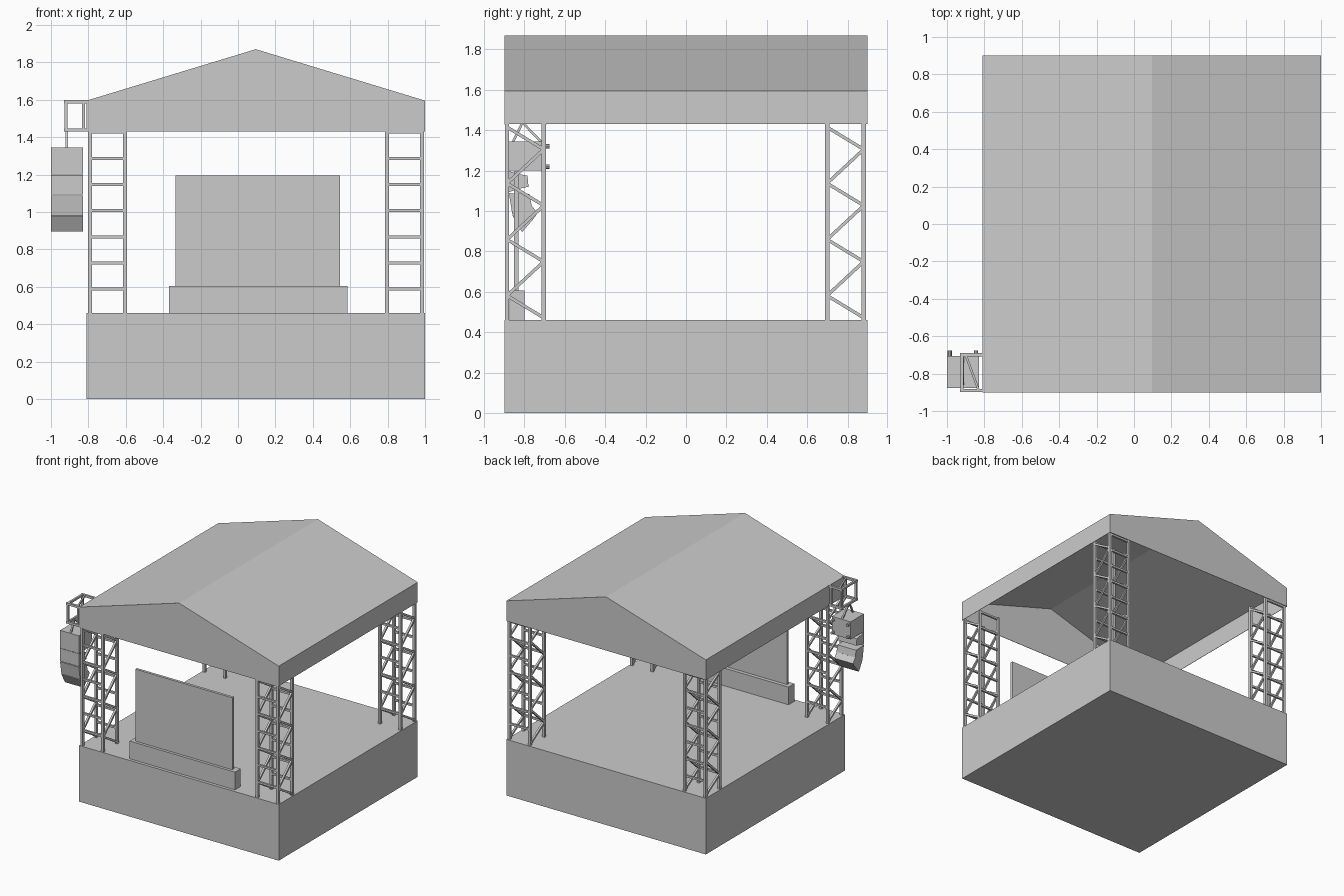
import bpy, bmesh
from mathutils import Vector

cube = bpy.data.objects.get("Cube")
if cube:
    bpy.data.objects.remove(cube, do_unlink=True)

grey = bpy.data.materials.new("light_grey")
grey.use_nodes = True
COLOUR = (0.6, 0.6, 0.6, 1)
grey.diffuse_color = COLOUR
grey.node_tree.nodes["Principled BSDF"].inputs["Base Color"].default_value = COLOUR


def finish(name, bm):
    bmesh.ops.recalc_face_normals(bm, faces=bm.faces)
    mesh = bpy.data.meshes.new(name)
    bm.to_mesh(mesh)
    bm.free()
    mesh.materials.append(grey)
    obj = bpy.data.objects.new(name, mesh)
    bpy.context.collection.objects.link(obj)
    return obj


def add_box(bm, lo, hi):
    lo, hi = Vector(lo), Vector(hi)
    verts = bmesh.ops.create_cube(bm, size=1)["verts"]
    bmesh.ops.scale(bm, vec=hi - lo, verts=verts)
    bmesh.ops.translate(bm, vec=(lo + hi) / 2, verts=verts)


def add_bar(bm, a, b, width=0.016):
    """Square bar between two points."""
    a, b = Vector(a), Vector(b)
    d = b - a
    verts = bmesh.ops.create_cube(bm, size=1)["verts"]
    bmesh.ops.scale(bm, vec=(width, width, d.length), verts=verts)
    axis = "X" if abs(d.x) < 1e-6 else "Y"
    rot = d.to_track_quat("Z", axis).to_matrix()
    bmesh.ops.rotate(bm, matrix=rot, verts=verts)
    bmesh.ops.translate(bm, vec=(a + b) / 2, verts=verts)


def add_prism(bm, profile, axis, start, end):
    """Extrude a two-coordinate profile along x or y."""
    def point(p, t):
        return (t, p[0], p[1]) if axis == "x" else (p[0], t, p[1])
    face = bm.faces.new([bm.verts.new(point(p, start)) for p in profile])
    out = bmesh.ops.extrude_face_region(bm, geom=[face])["geom"]
    moved = [v for v in out if isinstance(v, bmesh.types.BMVert)]
    step = end - start
    bmesh.ops.translate(bm, vec=(step, 0, 0) if axis == "x" else (0, step, 0), verts=moved)


def box(name, lo, hi):
    bm = bmesh.new()
    add_box(bm, lo, hi)
    return finish(name, bm)


LEFT, RIGHT, DEPTH = 1.0, -0.81, 0.9
DECK, EAVE, RIM, RIDGE = 0.46, 1.595, 1.43, 1.87
MID = (LEFT + RIGHT) / 2

# Stage floor
box("stage_platform", (RIGHT, -DEPTH, 0), (LEFT, DEPTH, DECK))

# Hollow gabled canopy, open underneath
bm = bmesh.new()
add_prism(bm, [(RIGHT, RIM), (LEFT, RIM), (LEFT, EAVE), (MID, RIDGE), (RIGHT, EAVE)],
          "y", -DEPTH, DEPTH)
bm.faces.ensure_lookup_table()
floor = [f for f in bm.faces if all(abs(v.co.z - RIM) < 1e-4 for v in f.verts)]
bmesh.ops.delete(bm, geom=floor, context="FACES_ONLY")
roof = finish("canopy_roof", bm)
shell = roof.modifiers.new("sheet", "SOLIDIFY")
shell.thickness = 0.004
shell.offset = -1


# Lattice corner towers
def tower(name, x0, y0):
    bm = bmesh.new()
    x1, y1 = x0 + 0.187, y0 + 0.181
    for x in (x0, x1):
        for y in (y0, y1):
            add_bar(bm, (x, y, DECK - 0.02), (x, y, RIM + 0.01), 0.021)
        # zigzag bracing on the sides
        for k in range(4):
            top = 1.415 - 0.278 * k
            low = top - 0.11
            add_bar(bm, (x, y0, top), (x, y1, low))
            if k < 3:
                add_bar(bm, (x, y1, low), (x, y0, top - 0.278))
    # rungs on front and back
    for y in (y0, y1):
        for k in range(7):
            z = RIM - 0.003 - 0.14 * k
            add_bar(bm, (x0, y, z), (x1, y, z))
    finish(name, bm)


for side, x in (("right", -0.792), ("left", 0.797)):
    for end, y in (("front", -0.886), ("back", 0.699)):
        tower(f"{end}_{side}_tower", x, y)

# Screen on its plinth
box("screen_plinth", (-0.37, -0.875, DECK), (0.585, -0.80, 0.605))
box("screen_panel", (-0.335, -0.852, 0.6), (0.545, -0.83, 1.195))

# Outrigger truss beside the canopy
bm = bmesh.new()
X0, X1, Y0, Y1, Z0, Z1 = -0.92, -0.80, -0.89, -0.70, 1.438, 1.59
for y in (Y0, Y1):
    for z in (Z0, Z1):
        add_bar(bm, (X0 - 0.01, y, z), (X1, y, z), 0.018)
    for x in (X0, -0.825):
        add_bar(bm, (x, y, Z0), (x, y, Z1))
for z in (Z0, Z1):
    add_bar(bm, (X0, Y0, z), (X0, Y1, z))
    add_bar(bm, (-0.90, Y1, z), (-0.83, Y0, z), 0.012)
finish("outrigger_truss", bm)

# Suspension bars
bm = bmesh.new()
for y in (-0.86, -0.71):
    add_bar(bm, (-0.915, -0.81, Z0), (-0.915, y, 1.335), 0.012)
finish("speaker_hanger", bm)

# Hanging speakers: profiles in depth and height
SPEAKERS = {
    "top_speaker": [(-0.877, 1.345), (-0.705, 1.345), (-0.705, 1.2), (-0.877, 1.2)],
    "middle_speaker": [(-0.877, 1.198), (-0.84, 1.185), (-0.785, 1.175), (-0.78, 1.12),
                       (-0.835, 1.108), (-0.877, 1.093)],
    "lower_speaker": [(-0.877, 1.088), (-0.775, 1.085), (-0.765, 1.03), (-0.80, 1.0),
                      (-0.86, 0.982)],
    "bottom_speaker": [(-0.86, 0.978), (-0.775, 1.04), (-0.735, 0.99), (-0.76, 0.955),
                       (-0.812, 0.895)],
}
for name, profile in SPEAKERS.items():
    bm = bmesh.new()
    add_prism(bm, profile, "x", -1.0, -0.83)
    finish(name, bm)

# Knobs on the back of the top speaker
bm = bmesh.new()
for x in (-0.985, -0.845):
    for z in (1.22, 1.32):
        knob = bmesh.ops.create_cone(bm, cap_ends=True, segments=8, radius1=0.011,
                                     radius2=0.011, depth=0.03)["verts"]
        turn = Vector((0, 1, 0)).to_track_quat("Z", "X").to_matrix()
        bmesh.ops.rotate(bm, matrix=turn, verts=knob)
        bmesh.ops.translate(bm, vec=(x, -0.692, z), verts=knob)
finish("speaker_knobs", bm)
